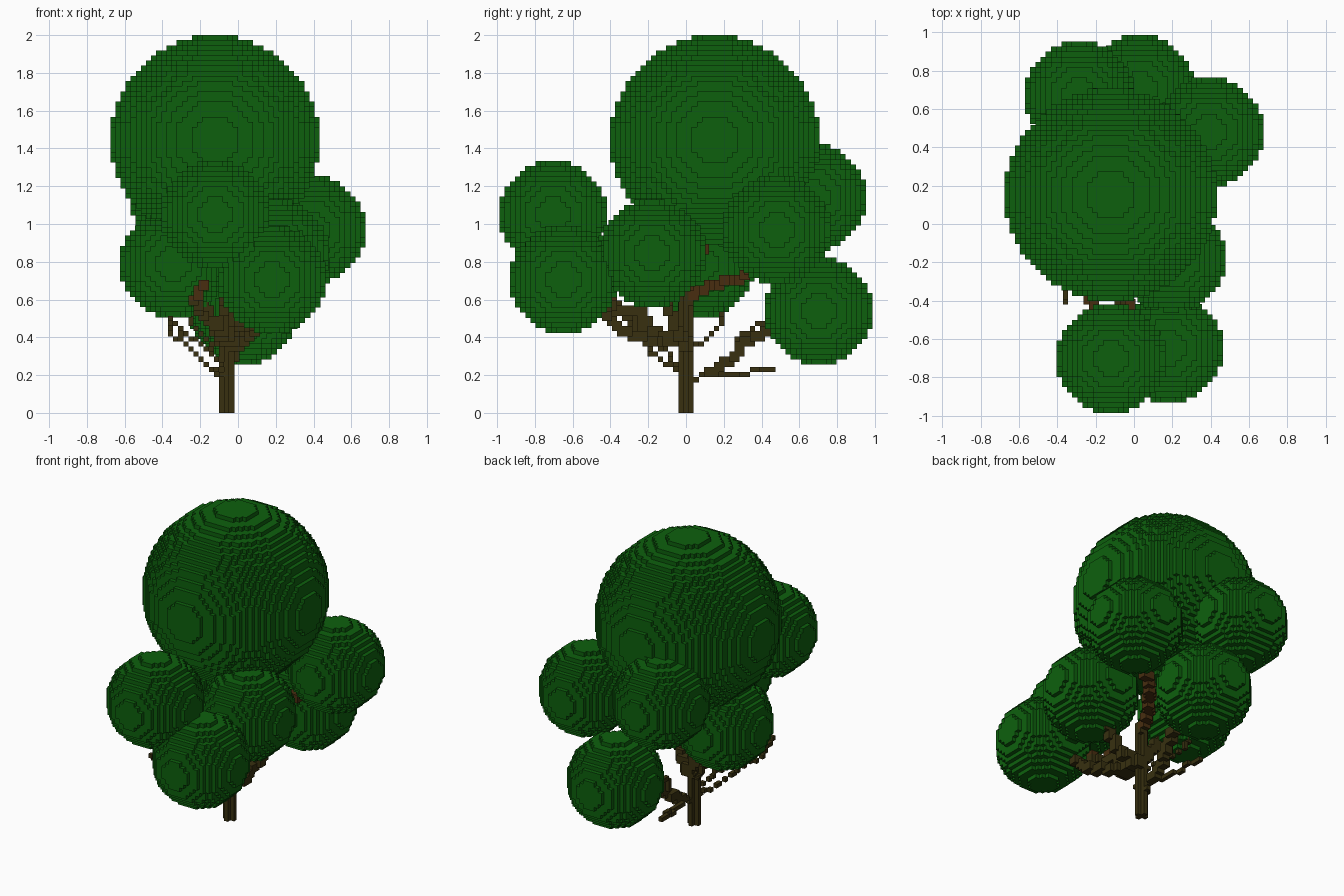
import bpy
import math
from mathutils import Vector

cube = bpy.data.objects.get("Cube")
if cube:
    bpy.data.objects.remove(cube)

V = 2 / 74                              # edge length of one block
TRUNK = Vector((-0.06, 0.0, V / 2))     # centre of the lowest trunk block


def material(name, rgb):
    m = bpy.data.materials.new(name)
    m.use_nodes = True
    m.diffuse_color = (*rgb, 1)
    bsdf = m.node_tree.nodes["Principled BSDF"]
    bsdf.inputs["Base Color"].default_value = (*rgb, 1)
    bsdf.inputs["Roughness"].default_value = 0.9
    return m


LEAF = material("leaf green", (0.004, 0.118, 0.004))
BARK = material("bark brown", (0.040, 0.030, 0.005))
TWIG = material("twig brown", (0.065, 0.027, 0.005))


def block_mesh(name, cells):
    """Mesh of the exposed block faces of a set of integer cells."""
    verts, faces = {}, []
    for c in cells:
        for axis in range(3):
            for side in (0, 1):
                n = list(c)
                n[axis] += 2 * side - 1
                if tuple(n) in cells:
                    continue
                u, w = (axis + 1) % 3, (axis + 2) % 3
                loop = [(0, 0), (1, 0), (1, 1), (0, 1)]
                if side == 0:
                    loop.reverse()
                face = []
                for du, dw in loop:
                    p = list(c)
                    p[axis] += side
                    p[u] += du
                    p[w] += dw
                    face.append(verts.setdefault(tuple(p), len(verts)))
                faces.append(face)
    mesh = bpy.data.meshes.new(name)
    mesh.from_pydata([[(k - 0.5) * V for k in p] for p in verts], [], faces)
    return mesh


def place(name, mesh, location):
    ob = bpy.data.objects.new(name, mesh)
    ob.location = location
    bpy.context.collection.objects.link(ob)
    return ob


def ball(name, radius):
    n = int(radius)
    r = range(-n, n + 1)
    cells = {(x, y, z) for x in r for y in r for z in r
             if x * x + y * y + z * z <= radius * radius}
    mesh = block_mesh(name, cells)
    mesh.materials.append(LEAF)
    return mesh


def branch(name, points, thick):
    """Blocks along a path; thick is the branch width in blocks."""
    cells = set()
    pts = [(Vector(p) - TRUNK) / V for p in points]
    for a, b in zip(pts, pts[1:]):
        steps = max(1, math.ceil(max(abs(d) for d in b - a)))
        for i in range(steps + 1):
            x, y, z = (round(k) for k in a.lerp(b, i / steps))
            for dx in range(thick):
                for dy in range(thick):
                    for dz in range(thick):
                        cells.add((x + dx, y + dy, z + dz))
    mesh = block_mesh(name, cells)
    mesh.materials.append(BARK)
    mesh.materials.append(TWIG)
    # the higher twigs are redder
    for f in mesh.polygons:
        f.material_index = int(f.center.z + TRUNK.z > 0.6)
    place(name, mesh, TRUNK)


# Foliage: one large crown and eight equal small clumps
place("crown", ball("crown", 20.5), (-0.122, 0.152, 1.446))
clump = ball("leaf_clump", 10.5)
for name, pos in {
    "front_upper_clump": (-0.12, -0.703, 1.05),
    "front_lower_clump": (0.18, -0.648, 0.706),
    "left_front_clump": (0.195, -0.18, 0.845),
    "left_back_clump": (0.392, 0.48, 0.97),
    "back_low_clump": (0.03, 0.703, 0.54),
    "back_high_clump": (-0.285, 0.67, 1.14),
    "right_clump": (-0.342, 0.08, 0.79),
}.items():
    place(name, clump, pos)

# Trunk: plus-shaped column
trunk = block_mesh("trunk", {(x, y, z) for x in (-1, 0, 1) for y in (-1, 0, 1)
                             for z in range(24) if abs(x) + abs(y) < 2})
trunk.materials.append(BARK)
place("trunk", trunk, TRUNK)

# Branches
branch("front_main_branch",
       [(-0.06, -0.02, 0.35), (-0.08, -0.2, 0.38), (-0.15, -0.27, 0.45)], 3)
branch("front_fork_right",
       [(-0.12, -0.2, 0.40), (-0.2, -0.32, 0.51), (-0.24, -0.4, 0.58), (-0.2, -0.46, 0.66)], 2)
branch("front_fork_left",
       [(-0.06, -0.1, 0.38), (0.02, -0.2, 0.36), (0.07, -0.36, 0.42), (0.12, -0.5, 0.58)], 2)
branch("front_fork_up",
       [(-0.1, -0.2, 0.42), (-0.1, -0.26, 0.54), (-0.08, -0.4, 0.54), (-0.02, -0.44, 0.58)], 2)
branch("right_low_branch",
       [(-0.08, -0.02, 0.2), (-0.16, -0.08, 0.25), (-0.25, -0.2, 0.34),
        (-0.35, -0.3, 0.42), (-0.37, -0.4, 0.5)], 1)
branch("right_mid_branch",
       [(-0.08, -0.05, 0.27), (-0.2, -0.15, 0.37), (-0.29, -0.24, 0.43), (-0.37, -0.32, 0.5)], 1)
branch("back_low_branch",
       [(-0.06, 0.04, 0.18), (-0.07, 0.13, 0.2), (-0.1, 0.28, 0.21), (-0.14, 0.45, 0.23)], 1)
branch("back_main_branch",
       [(-0.07, 0.12, 0.19), (-0.05, 0.22, 0.27), (-0.03, 0.3, 0.36),
        (0.0, 0.42, 0.43), (0.02, 0.46, 0.55)], 2)
branch("back_fork",
       [(-0.04, 0.24, 0.3), (-0.06, 0.28, 0.39), (-0.02, 0.42, 0.5), (0.0, 0.5, 0.58)], 1)
branch("right_upper_branch",
       [(-0.1, 0.04, 0.33), (-0.17, 0.11, 0.4), (-0.26, 0.2, 0.5), (-0.3, 0.2, 0.62)], 1)
branch("right_steep_branch",
       [(-0.09, 0.0, 0.4), (-0.16, 0.0, 0.5), (-0.24, 0.02, 0.6)], 2)
branch("left_branch",
       [(-0.04, -0.02, 0.33), (0.03, -0.04, 0.38), (0.07, -0.08, 0.44), (0.13, -0.12, 0.62)], 2)
branch("top_back_branch",
       [(-0.06, 0.0, 0.58), (-0.05, 0.06, 0.64), (0.02, 0.17, 0.67),
        (0.12, 0.3, 0.71), (0.28, 0.4, 0.85)], 2)
branch("top_twig",
       [(-0.06, 0.02, 0.6), (-0.07, 0.06, 0.78), (-0.07, 0.12, 0.9), (-0.08, 0.17, 0.96)], 1)
